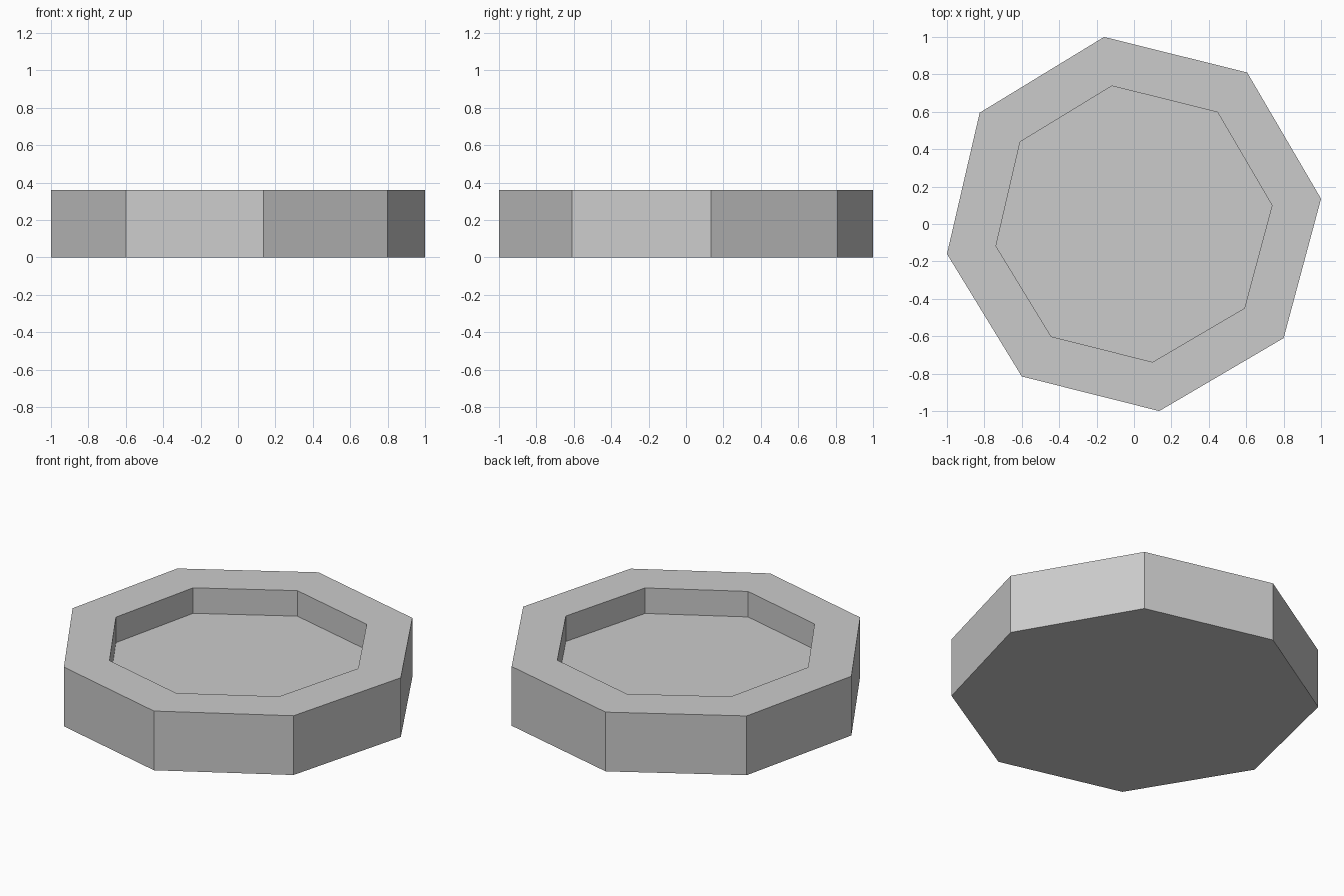
import bpy, bmesh
from mathutils import Vector

cube = bpy.data.objects.get("Cube")
if cube:
    bpy.data.objects.remove(cube, do_unlink=True)

HEIGHT, FLOOR, OPENING = 0.36, 0.205, 0.738

# Slightly irregular eight-sided outline, counter-clockwise
OUTLINE = [(1, 0.135), (0.605, 0.81), (-0.16, 1), (-0.825, 0.595),
           (-1, -0.16), (-0.6, -0.815), (0.135, -1), (0.8, -0.61)]


def make_material(name, colour):
    mat = bpy.data.materials.new(name)
    mat.use_nodes = True
    mat.diffuse_color = colour
    mat.node_tree.nodes["Principled BSDF"].inputs["Base Color"].default_value = colour
    return mat


def ring(bm, scale, z):
    return [bm.verts.new(Vector((x * scale, y * scale, z))) for x, y in OUTLINE]


# Tray: base, outer wall, flat rim, inner wall and sunken floor
bm = bmesh.new()
rings = [ring(bm, 1, 0), ring(bm, 1, HEIGHT),
         ring(bm, OPENING, HEIGHT), ring(bm, OPENING, FLOOR)]
count = len(OUTLINE)
for low, high in zip(rings, rings[1:]):
    for i in range(count):
        j = (i + 1) % count
        bm.faces.new((low[i], low[j], high[j], high[i]))
bm.faces.new(rings[0][::-1])
bm.faces.new(rings[-1])
bmesh.ops.recalc_face_normals(bm, faces=bm.faces)

mesh = bpy.data.meshes.new("octagonal_tray")
bm.to_mesh(mesh)
bm.free()
mesh.materials.append(make_material("plain grey", (0.6, 0.6, 0.6, 1)))
tray = bpy.data.objects.new("octagonal_tray", mesh)
bpy.context.collection.objects.link(tray)
